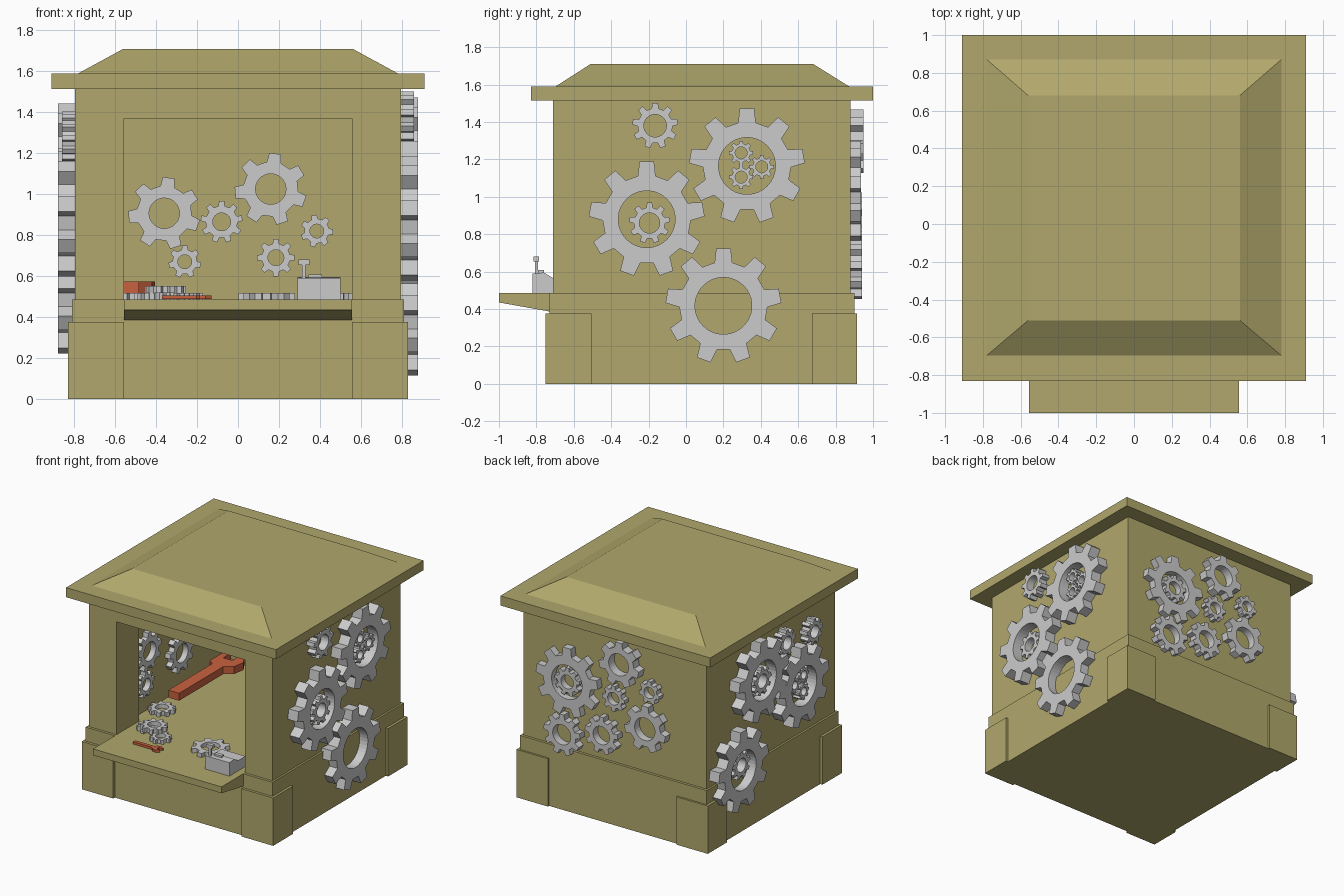
import bpy, bmesh, math
from mathutils import Matrix, Vector

if "Cube" in bpy.data.objects:
    bpy.data.objects.remove(bpy.data.objects["Cube"])


def material(name, rgb):
    m = bpy.data.materials.new(name)
    m.diffuse_color = (*rgb, 1)
    m.use_nodes = True
    m.node_tree.nodes["Principled BSDF"].inputs["Base Color"].default_value = m.diffuse_color
    return m


WOOD = material("olive_wood", (0.44, 0.39, 0.15))
ORANGE = material("orange_paint", (0.58, 0.12, 0.05))
RIGHT, LEFT, FRONT, BACK, UP = (1, 0, 0), (-1, 0, 0), (0, -1, 0), (0, 1, 0), (0, 0, 1)


def finish(bm, name, mat=None):
    bmesh.ops.recalc_face_normals(bm, faces=bm.faces[:])
    me = bpy.data.meshes.new(name)
    bm.to_mesh(me)
    bm.free()
    ob = bpy.data.objects.new(name, me)
    bpy.context.collection.objects.link(ob)
    if mat:
        me.materials.append(mat)
    return ob


def frame(pos, normal):
    """Matrix whose z axis is the given normal, standing upright where possible."""
    z = Vector(normal)
    y = Vector((0, 1, 0)) if abs(z.z) > 0.5 else Vector((0, 0, 1))
    x = y.cross(z)
    return Matrix.Translation(pos) @ Matrix((x, y, z)).transposed().to_4x4()


def box(name, x0, x1, y0, y1, z0, z1, mat=None, top=None):
    """Box; top=(x0,x1,y0,y1) gives a tapered top."""
    bm = bmesh.new()
    rings = []
    for (a, b, c, d), z in (((x0, x1, y0, y1), z0), (top or (x0, x1, y0, y1), z1)):
        rings.append([bm.verts.new(p) for p in ((a, c, z), (b, c, z), (b, d, z), (a, d, z))])
    for r in rings:
        bm.faces.new(r)
    for i in range(4):
        j = (i + 1) % 4
        bm.faces.new((rings[0][i], rings[0][j], rings[1][j], rings[1][i]))
    return finish(bm, name, mat)


def prism(name, pts, depth, matrix, mat=None):
    bm = bmesh.new()
    f = bm.faces.new([bm.verts.new((x, y, 0)) for x, y in pts])
    ext = bmesh.ops.extrude_face_region(bm, geom=[f])
    vs = [v for v in ext["geom"] if isinstance(v, bmesh.types.BMVert)]
    bmesh.ops.translate(bm, verts=vs, vec=(0, 0, depth))
    bm.transform(matrix)
    return finish(bm, name, mat)


def gear(name, pos, normal, r, teeth, depth, rot=0.0, hole=0.49):
    bm = bmesh.new()
    pitch = 2 * math.pi / teeth
    loops = []
    for z in (-0.005, depth):
        outer, inner = [], []
        for t in range(teeth):
            for k, rad in ((0.29, 0.76), (0.18, 1), (-0.18, 1), (-0.29, 0.76)):
                a = math.pi / 2 + math.radians(rot) - (t - k) * pitch
                b = math.pi / 2 + math.radians(rot) - (t - (0.375 if k > 0.2 else -0.375 if k < -0.2 else k * 0.7)) * pitch
                outer.append(bm.verts.new((r * rad * math.cos(a), r * rad * math.sin(a), z)))
                inner.append(bm.verts.new((r * hole * math.cos(b), r * hole * math.sin(b), z)))
        loops.append((outer, inner))
    (o0, i0), (o1, i1) = loops
    n = len(o0)
    for i in range(n):
        j = (i + 1) % n
        for a, b in ((o0, i0), (o0, o1), (i0, i1), (o1, i1)):
            bm.faces.new((a[i], a[j], b[j], b[i]))
    bm.transform(frame(pos, normal))
    return finish(bm, name)


def wrench(name, pos, length, angle, mat):
    """Open-ended wrench lying flat, handle end at pos, head along the angle."""
    pts = [(0, -.06), (.70, -.06), (.76, -.14), (.88, -.16), (1, -.09), (.98, -.05), (.86, -.05),
           (.86, .05), (.98, .05), (1, .09), (.88, .16), (.76, .14), (.70, .06), (0, .06)]
    m = Matrix.Translation(pos) @ Matrix.Rotation(math.radians(angle), 4, 'Z') @ Matrix.Scale(length, 4)
    prism(name, pts, 0.075, m, mat)


# Base with four corner blocks
box("base", -.81, .81, -.73, .90, 0, .485, WOOD)
for side, sx in (("left", -1), ("right", 1)):
    x0, x1 = sorted((sx * .557, sx * .83))
    box(f"front_{side}_corner_block", x0, x1, -.75, -.505, 0, .375, WOOD)
    box(f"back_{side}_corner_block", x0, x1, .675, .915, 0, .375, WOOD)

# Booth walls: hollow room with a front opening
walls = box("walls", -.795, .795, -.71, .88, .48, 1.53, WOOD)
for cutter in (box("room_cutter", -.62, .62, -.43, .80, .3, 1.45),
               box("window_cutter", -.557, .557, -1, -.3, .3, 1.37)):
    mod = walls.modifiers.new("cut", 'BOOLEAN')
    mod.operation = 'DIFFERENCE'
    mod.solver = 'EXACT'
    mod.object = cutter
    bpy.context.view_layer.objects.active = walls
    bpy.ops.object.modifier_apply(modifier=mod.name)
    bpy.data.objects.remove(cutter)

# Counter shelf
prism("counter", [(-1, .485), (-1, .435), (-.72, .385), (-.72, .485)], 1.114,
      frame((-.557, 0, 0), RIGHT), WOOD)

# Roof
box("roof_brim", -.91, .91, -.83, 1.0, 1.515, 1.59, WOOD)
box("roof_top", -.79, .79, -.705, .88, 1.585, 1.71, WOOD, top=(-.56, .56, -.51, .68))

# Right wall gears: (y, z, radius, teeth, depth)
for i, (y, z, r, n, d) in enumerate([
        (-.165, 1.38, .123, 9, .065), (.326, 1.165, .31, 9, .085), (-.21, .88, .31, 9, .085),
        (.2, .417, .31, 9, .085), (-.195, .86, .11, 9, .065),
        (.295, 1.235, .065, 8, .06), (.405, 1.16, .065, 8, .06), (.295, 1.105, .065, 8, .06)]):
    gear(f"right_gear_{i + 1}", (.795, y, z), RIGHT, r, n, d)

# Left wall gears
for i, (y, z, r, n, d) in enumerate([
        (.29, 1.135, .31, 9, .085), (-.21, .90, .31, 9, .085), (.54, .525, .31, 9, .085),
        (-.03, 1.30, .105, 9, .065), (-.37, 1.26, .10, 9, .065),
        (.28, 1.12, .11, 9, .065), (.54, .56, .11, 9, .065),
        (-.13, .93, .065, 8, .06), (-.24, .97, .065, 8, .06), (-.24, .84, .065, 8, .06)]):
    gear(f"left_gear_{i + 1}", (-.795, y, z), LEFT, r, n, d)

# Back wall gears
for i, (x, z, r, n, d) in enumerate([
        (.38, 1.03, .27, 9, .055), (.38, 1.03, .11, 9, .05), (-.08, 1.295, .175, 7, .07),
        (-.02, 1.005, .10, 8, .05), (-.33, 1.134, .09, 7, .05), (.42, .61, .16, 9, .06),
        (.077, .695, .145, 9, .06), (-.30, .845, .18, 7, .06)]):
    gear(f"back_gear_{i + 1}", (x, .88, z), BACK, r, n, d)

# Gears on the room's back wall
for i, (x, z, r, n, rot) in enumerate([
        (-.36, .907, .177, 7, -7), (-.08, .865, .103, 9, 0), (.16, 1.025, .177, 7, -7),
        (.385, .82, .08, 7, 10), (.185, .69, .092, 8, 0), (-.26, .67, .08, 7, 0)]):
    gear(f"room_back_gear_{i + 1}", (x, .80, z), FRONT, r, n, .05, rot, .42)

# Gears on the room's left wall
for i, (y, z, r) in enumerate([(-.27, .966, .15), (.13, .80, .15), (-.31, .72, .10)]):
    gear(f"room_side_gear_{i + 1}", (-.62, y, z), RIGHT, r, 9, .045)

# Loose gears lying on the counter and floor
for i, (x, y, z, r, n) in enumerate([
        (-.42, -.50, .487, .09, 8), (-.355, -.53, .522, .10, 9), (-.25, -.60, .487, .08, 8),
        (-.52, -.20, .487, .10, 9), (.14, -.54, .487, .14, 8), (.50, -.25, .487, .10, 8)]):
    gear(f"loose_gear_{i + 1}", (x, y, z), UP, r, n, .03)

# Wrenches
wrench("large_wrench", (-.53, -.04, .515), .78, 90, ORANGE)
wrench("small_wrench", (-.37, -.76, .487), .24, 0, ORANGE)

# Counter machine with lever
prism("machine_body", [(-.82, .485), (-.82, .59), (-.76, .595), (-.71, .565), (-.62, .565), (-.62, .485)],
      .21, frame((.29, 0, 0), RIGHT))
box("machine_cap", .345, .41, -.79, -.76, .58, .608)
box("machine_lever", .312, .330, -.808, -.792, .58, .66)
box("machine_lever_grip", .295, .348, -.815, -.785, .655, .68)
